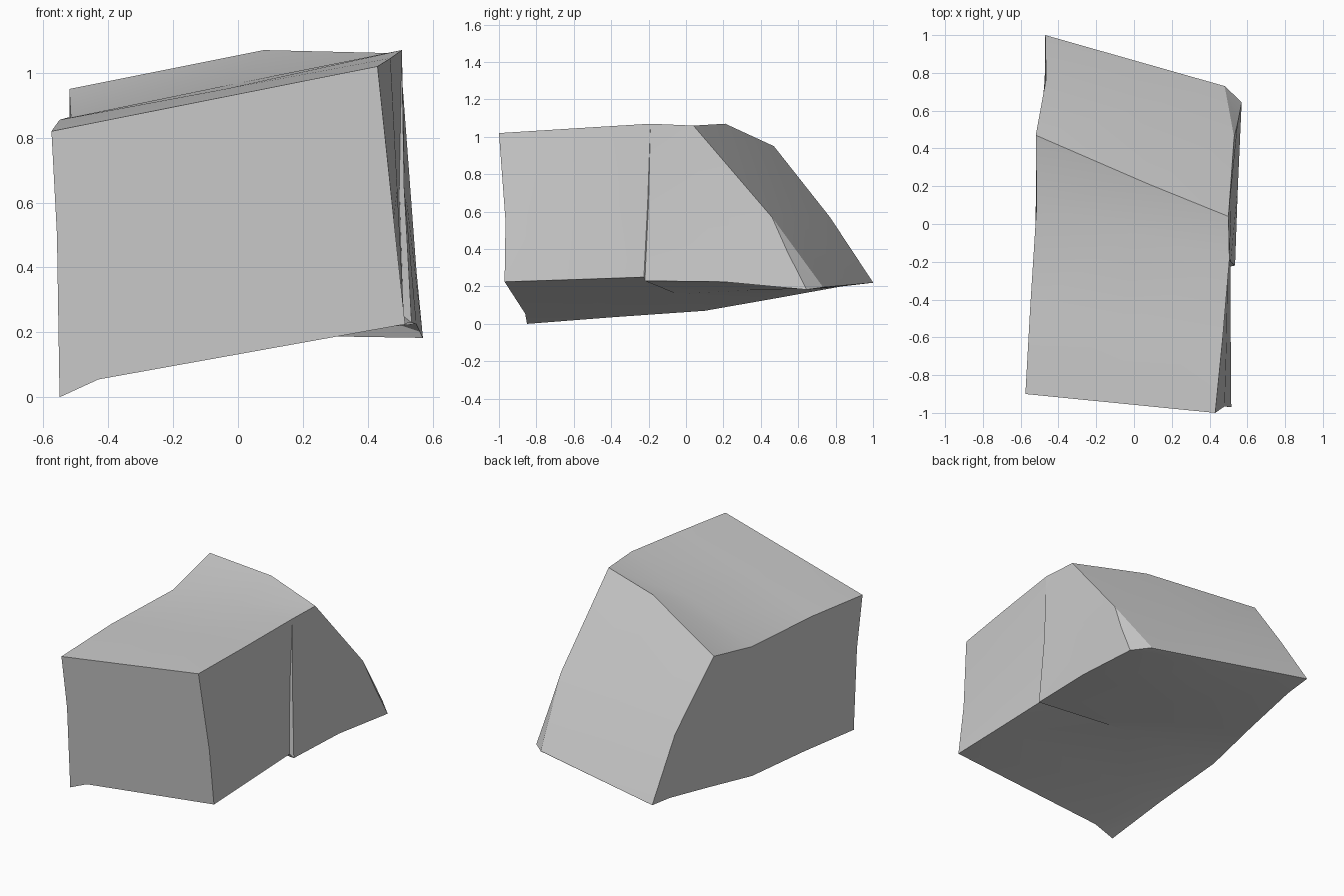
import bpy
import bmesh
import math
from mathutils import Vector

cube = bpy.data.objects.get("Cube")
if cube:
    bpy.data.objects.remove(cube, do_unlink=True)


def ring(top_left, top_right, low_right, low_left, **middles):
    """Four corners of a cross-section, with a middle point on each side."""
    corners = [Vector(c) for c in (top_left, top_right, low_right, low_left)]
    points = []
    for i, side in enumerate(("top", "right", "bottom", "left")):
        halfway = (corners[i] + corners[(i + 1) % 4]) / 2
        points += [corners[i], Vector(middles.get(side, halfway))]
    return points


# Broad front face
front = ring((-.575, -.9, .82), (.43, -1, 1.02), (.515, -.97, .225), (-.55, -.85, 0),
             right=(.48, -.965, .55), bottom=(-.43, -.86, .055), left=(-.558, -.87, .5))

# Body between the front and the crack
body = ring((-.55, -.45, .855), (.47, -.6, 1.045), (.512, -.6, .237), (-.53, -.4, .035),
            bottom=(-.3, -.44, .085))

# Crack: two nearly equal sections that part on the right side only
left_top, left_low = (-.515, .1, .865), (-.52, .1, .07)
crack_top = (.505, -.19, 1.07)
crack_front = ring(left_top, crack_top, (.51, -.225, .25), left_low,
                   right=(.497, -.205, .65), bottom=(0, -.05, .16))
crack_back = ring(left_top, crack_top, (.535, -.22, .23), left_low,
                  right=(.512, -.2, .65), bottom=(0, -.05, .16))

# Ridge, rear slope and the thin back edge
ridge = ring((-.52, .47, .95), (.5, .04, 1.06), (.55, .2, .225), (-.49, .47, .135),
             top=(.08, .21, 1.07), right=(.515, .08, .65))
slope = ring((-.465, .77, .57), (.53, .46, .57), (.57, .645, .183), (-.47, .83, .2),
             right=(.55, .54, .39))
back_edge = ring((-.47, 1, .222), (.48, .73, .2), (.48, .73, .195), (-.47, 1, .22))

# Skin the sections and close both ends
sections = [front, body, crack_front, crack_back, ridge, slope, back_edge]
bm = bmesh.new()
loops = [[bm.verts.new(p) for p in section] for section in sections]
for a, b in zip(loops, loops[1:]):
    for i in range(len(a)):
        j = (i + 1) % len(a)
        bm.faces.new((a[i], a[j], b[j], b[i]))
bm.faces.new(loops[0])
bm.faces.new(loops[-1])
bmesh.ops.remove_doubles(bm, verts=bm.verts, dist=.0005)
bmesh.ops.recalc_face_normals(bm, faces=bm.faces)

mesh = bpy.data.meshes.new("rock_block")
bm.to_mesh(mesh)
bm.free()
rock = bpy.data.objects.new("rock_block", mesh)
bpy.context.collection.objects.link(rock)

# Plain grey stone
stone = bpy.data.materials.new("stone_grey")
stone.use_nodes = True
grey = (.6, .6, .6, 1)
stone.diffuse_color = grey
stone.node_tree.nodes["Principled BSDF"].inputs["Base Color"].default_value = grey
mesh.materials.append(stone)

bpy.context.view_layer.objects.active = rock
rock.select_set(True)
bpy.ops.object.shade_smooth_by_angle(angle=math.radians(30))
